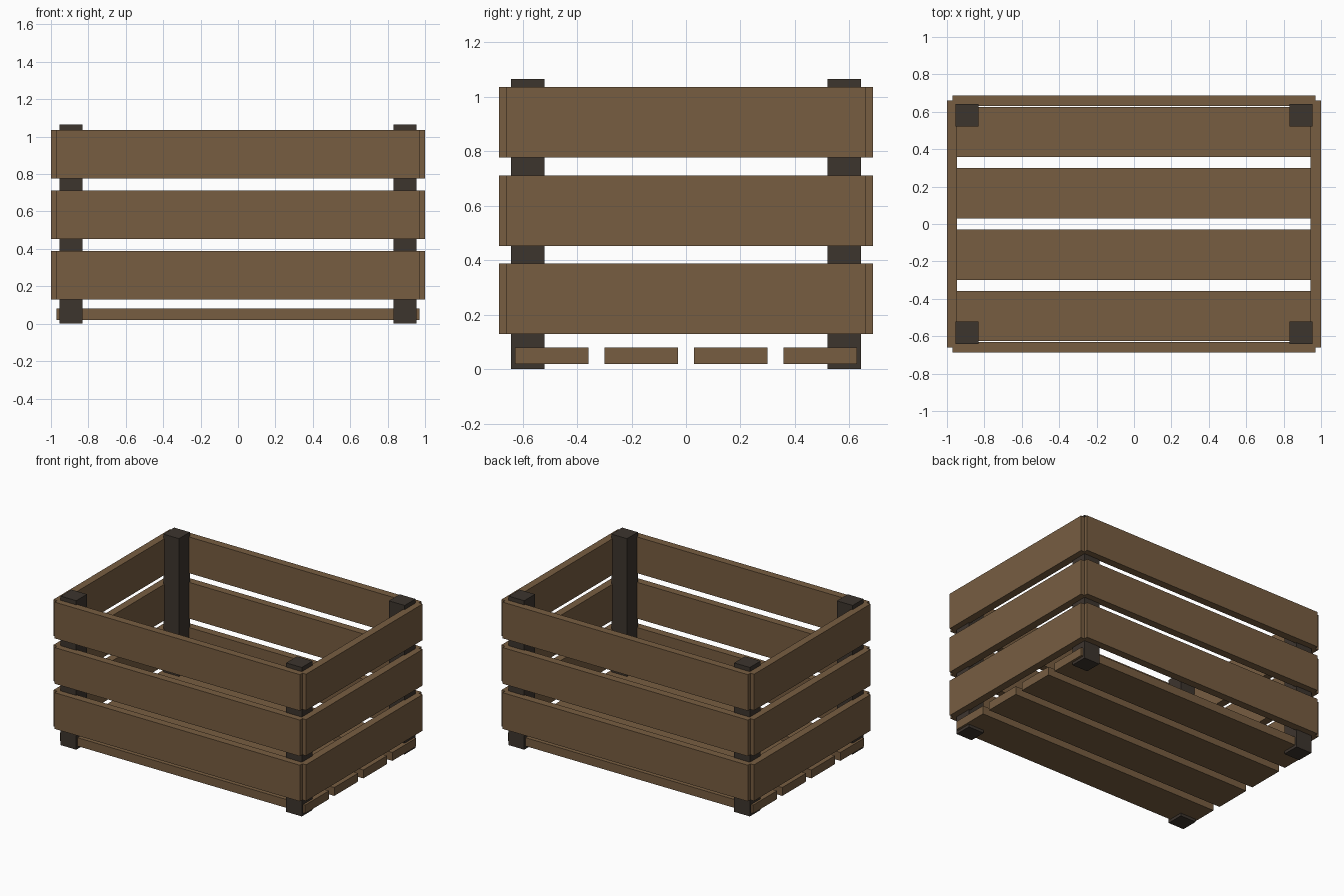
import bpy

if "Cube" in bpy.data.objects:
    bpy.data.objects.remove(bpy.data.objects["Cube"])


def material(name, rgb):
    m = bpy.data.materials.new(name)
    m.diffuse_color = (*rgb, 1.0)
    m.use_nodes = True
    m.node_tree.nodes["Principled BSDF"].inputs["Base Color"].default_value = m.diffuse_color
    return m


wood = material("brown wood", (0.185, 0.110, 0.053))
dark = material("dark wood", (0.046, 0.035, 0.027))


def box(name, lo, hi, mat):
    """Axis-aligned box between two corners."""
    bpy.ops.mesh.primitive_cube_add(size=1)
    ob = bpy.context.object
    ob.name = name
    ob.location = [(a + b) / 2 for a, b in zip(lo, hi)]
    ob.scale = [b - a for a, b in zip(lo, hi)]
    bpy.ops.object.transform_apply(location=True, rotation=False, scale=True)
    ob.data.materials.append(mat)
    return ob


# Corner posts
for sx, x in (("left", -0.893), ("right", 0.893)):
    for sy, y in (("front", -0.581), ("back", 0.581)):
        box(f"{sy}_{sx}_post", (x - 0.062, y - 0.061, 0),
            (x + 0.062, y + 0.061, 1.066), dark)

# Three rows of wall planks, overlapping at notched corners
for i, z in enumerate((0.129, 0.452, 0.777)):
    top = z + 0.259
    for side, s in (("front", -1), ("back", 1)):
        y0, y1 = sorted((s * 0.632, s * 0.687))
        box(f"{side}_plank_{i + 1}", (-0.971, y0, z), (0.971, y1, top), wood)
    for side, s in (("left", -1), ("right", 1)):
        x0, x1 = sorted((s * 0.945, s * 1.0))
        box(f"{side}_plank_{i + 1}", (x0, -0.659, z), (x1, 0.659, top), wood)

# Floor slats
for i in range(4):
    y = (i - 1.5) * 0.3285
    box(f"floor_slat_{i + 1}", (-0.971, y - 0.134, 0.02),
        (0.971, y + 0.134, 0.08), wood)
